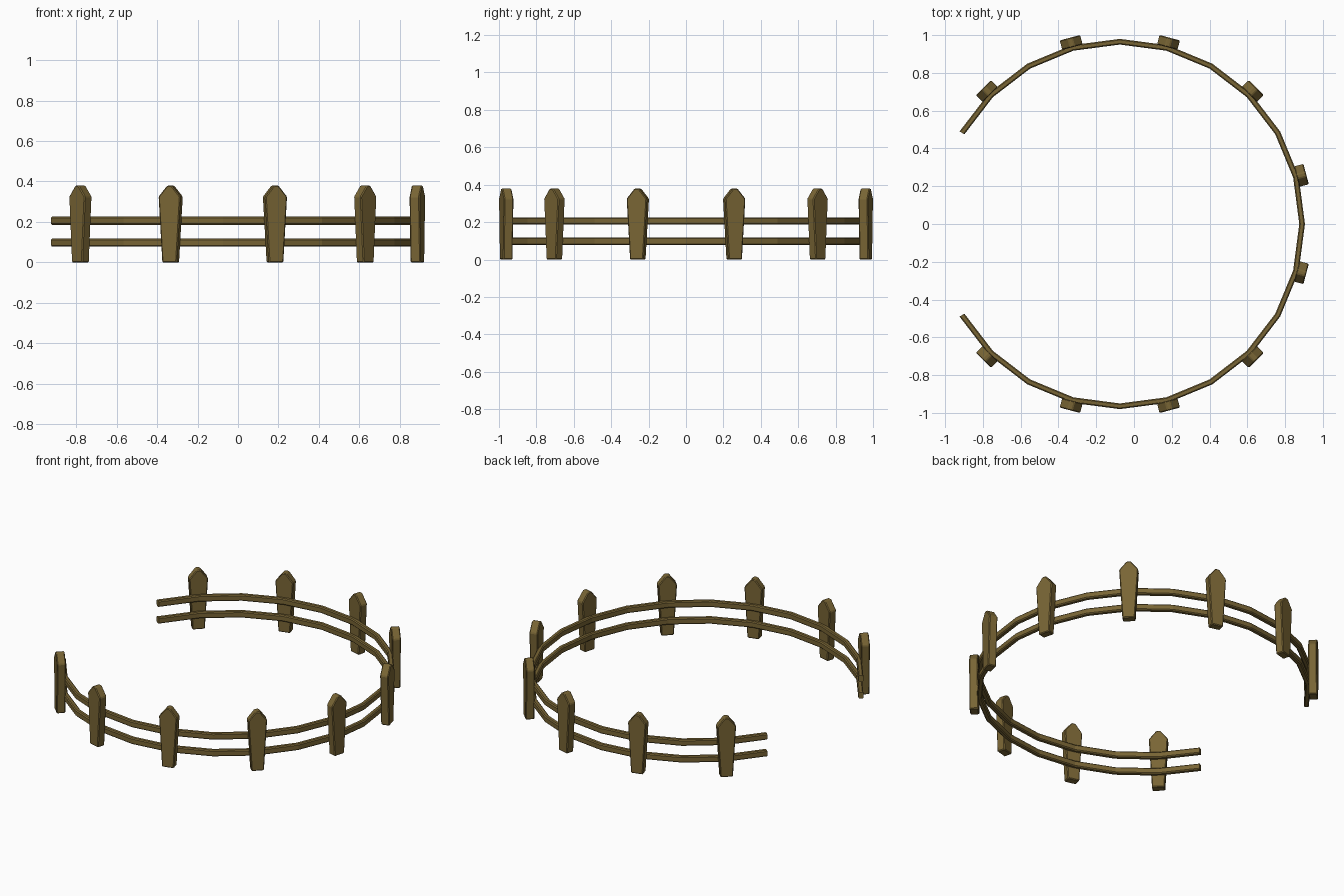
import bpy, bmesh
from math import radians, sin, cos
from mathutils import Vector

if "Cube" in bpy.data.objects:
    bpy.data.objects.remove(bpy.data.objects["Cube"])

CX = -0.075            # centre of the fence circle
RAIL_R, POST_R = 0.965, 0.995

wood = bpy.data.materials.new("wood")
wood.diffuse_color = (0.19, 0.13, 0.035, 1)
wood.use_nodes = True
wood.node_tree.nodes["Principled BSDF"].inputs["Base Color"].default_value = wood.diffuse_color


def finish(bm, name):
    bmesh.ops.recalc_face_normals(bm, faces=bm.faces)
    mesh = bpy.data.meshes.new(name)
    bm.to_mesh(mesh)
    bm.free()
    mesh.materials.append(wood)
    obj = bpy.data.objects.new(name, mesh)
    bpy.context.collection.objects.link(obj)
    return obj


def make_rail(name, z):
    # chamfered rectangle swept round an open faceted arc
    w, h, c = 0.015, 0.02, 0.006
    section = [(w, h - c), (w - c, h), (c - w, h), (-w, h - c),
               (-w, c - h), (c - w, -h), (w - c, -h), (w, c - h)]
    bm = bmesh.new()
    rings = []
    for deg in range(-150, 151, 15):
        a = radians(deg)
        rings.append([bm.verts.new((CX + (RAIL_R + r) * cos(a), (RAIL_R + r) * sin(a), z + dz))
                      for r, dz in section])
    n = len(section)
    for p, q in zip(rings, rings[1:]):
        for i in range(n):
            bm.faces.new((p[i], p[(i + 1) % n], q[(i + 1) % n], q[i]))
    bm.faces.new(rings[0])
    bm.faces.new(rings[-1])
    finish(bm, name)


def make_post(name, deg):
    # tapered, pointed picket facing outward
    half = [(0.037, 0), (0.056, 0.325), (0.012, 0.38)]
    outline = half + [(-x, z) for x, z in reversed(half)]
    a = radians(deg)
    out, side = Vector((cos(a), sin(a), 0)), Vector((-sin(a), cos(a), 0))
    centre = Vector((CX, 0, 0)) + out * POST_R
    bm = bmesh.new()
    front, back = [[bm.verts.new(centre + out * t + side * x + Vector((0, 0, z)))
                    for x, z in outline] for t in (0.026, -0.026)]
    bm.faces.new(front)
    bm.faces.new(back)
    n = len(outline)
    for i in range(n):
        j = (i + 1) % n
        bm.faces.new((front[i], front[j], back[j], back[i]))
    obj = finish(bm, name)
    bevel = obj.modifiers.new("worn_edges", 'BEVEL')
    bevel.width = 0.005
    bevel.segments = 1


# two horizontal rails
make_rail("lower_rail", 0.098)
make_rail("upper_rail", 0.206)

# ten pickets, the gap is on the -x side
for i, deg in enumerate(range(-135, 136, 30)):
    make_post(f"picket_{i + 1}", deg)
